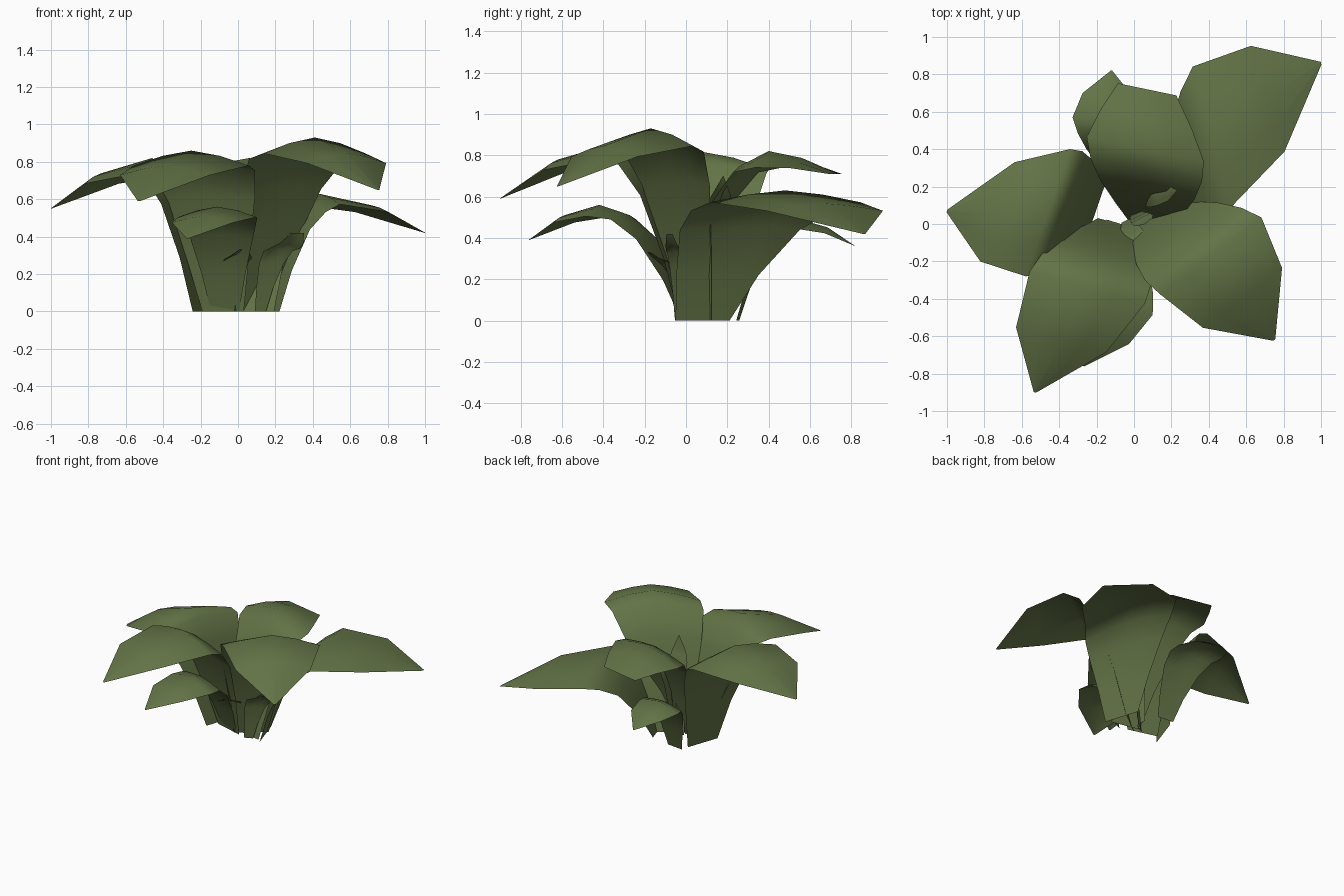
import bpy, math
from mathutils import Vector, Matrix

cube = bpy.data.objects.get("Cube")
if cube:
    bpy.data.objects.remove(cube, do_unlink=True)

green = bpy.data.materials.new("leaf_green")
green.use_nodes = True
color = (0.125, 0.172, 0.062, 1)
green.diffuse_color = color
bsdf = green.node_tree.nodes["Principled BSDF"]
bsdf.inputs["Base Color"].default_value = color
bsdf.inputs["Roughness"].default_value = 0.9

# Shared leaf outline: progress from base to apex, height share, width share, edge droop
STALK = [(0, 0, 0.36, 0), (0.18, 0.35, 0.55, 0), (0.45, 0.72, 0.8, 0.05), (0.72, 0.93, 0.95, 0.15)]


def leaf(name, base, apex, tip, width, twist=0, droop=0.25, blunt=0.02):
    """Broad folded leaf that rises from the base, arches at the apex and drops to the tip."""
    base, apex, tip = Vector((*base, 0)), Vector(apex), Vector(tip)
    axis = tip - apex
    left = Vector((-axis.y, axis.x, 0)).normalized()
    left = Matrix.Rotation(math.radians(twist), 3, "Z") @ left

    rows = []
    for along, height, share, sag in STALK:
        spot = base.lerp(apex, along)
        spot.z = apex.z * height
        rows.append((spot, share * width, sag))
    shoulder = apex.lerp(tip, 0.5)
    shoulder.z += 0.2 * (apex.z - tip.z)
    rows += [(apex, width, droop), (shoulder, width * 0.78, droop * 0.8), (tip, width * blunt, 0)]

    # Five columns across, drooping toward the edges
    verts, faces = [], []
    columns = (-1, -0.5, 0, 0.5, 1)
    for spot, half, sag in rows:
        for c in columns:
            drop = Vector((0, 0, half * sag * abs(c) ** 1.5))
            verts.append(spot + left * half * c - drop)
    n = len(columns)
    for r in range(len(rows) - 1):
        for c in range(n - 1):
            i = r * n + c
            faces.append((i, i + n, i + n + 1, i + 1))
    mesh = bpy.data.meshes.new(name)
    mesh.from_pydata(verts, [], faces)
    mesh.flip_normals()
    mesh.materials.append(green)
    mesh.shade_smooth()
    obj = bpy.data.objects.new(name, mesh)
    bpy.context.collection.objects.link(obj)


# Large outer leaves
leaf("back_left_leaf", (0.18, 0.08), (0.43, 0.48, 0.63), (1, 0.86, 0.42), 0.38, twist=-16, droop=0.15)
leaf("right_leaf", (-0.2, 0.08), (-0.46, 0.06, 0.82), (-1, 0.07, 0.55), 0.36, twist=-18)
leaf("front_right_leaf", (-0.08, 0), (-0.25, -0.34, 0.86), (-0.53, -0.9, 0.59), 0.32, twist=11)
leaf("front_left_leaf", (0.08, 0.05), (0.41, -0.17, 0.93), (0.75, -0.62, 0.65), 0.34)
leaf("back_leaf", (0.08, 0), (0.06, 0.4, 0.82), (0.07, 0.72, 0.71), 0.32, twist=-10, blunt=0.5)

# Lower leaves
leaf("low_front_leaf", (-0.07, 0), (-0.11, -0.42, 0.56), (-0.27, -0.76, 0.39), 0.22, twist=8)
leaf("low_back_leaf", (-0.08, 0.25), (-0.15, 0.55, 0.49), (-0.12, 0.82, 0.36), 0.18)

# Young inner blades
leaf("inner_left_blade", (0.12, -0.04), (0.25, -0.06, 0.36), (0.32, -0.08, 0.42), 0.09, twist=-50, blunt=0.4)
leaf("inner_tall_blade", (0, 0.06), (0.05, 0.02, 0.6), (0.06, 0, 0.74), 0.06)
leaf("inner_back_blade", (0.02, 0.12), (0.12, 0.16, 0.58), (0.23, 0.18, 0.7), 0.06)
leaf("inner_front_blade", (-0.04, 0.02), (0, -0.12, 0.3), (0.03, -0.18, 0.33), 0.08, blunt=0.3)
